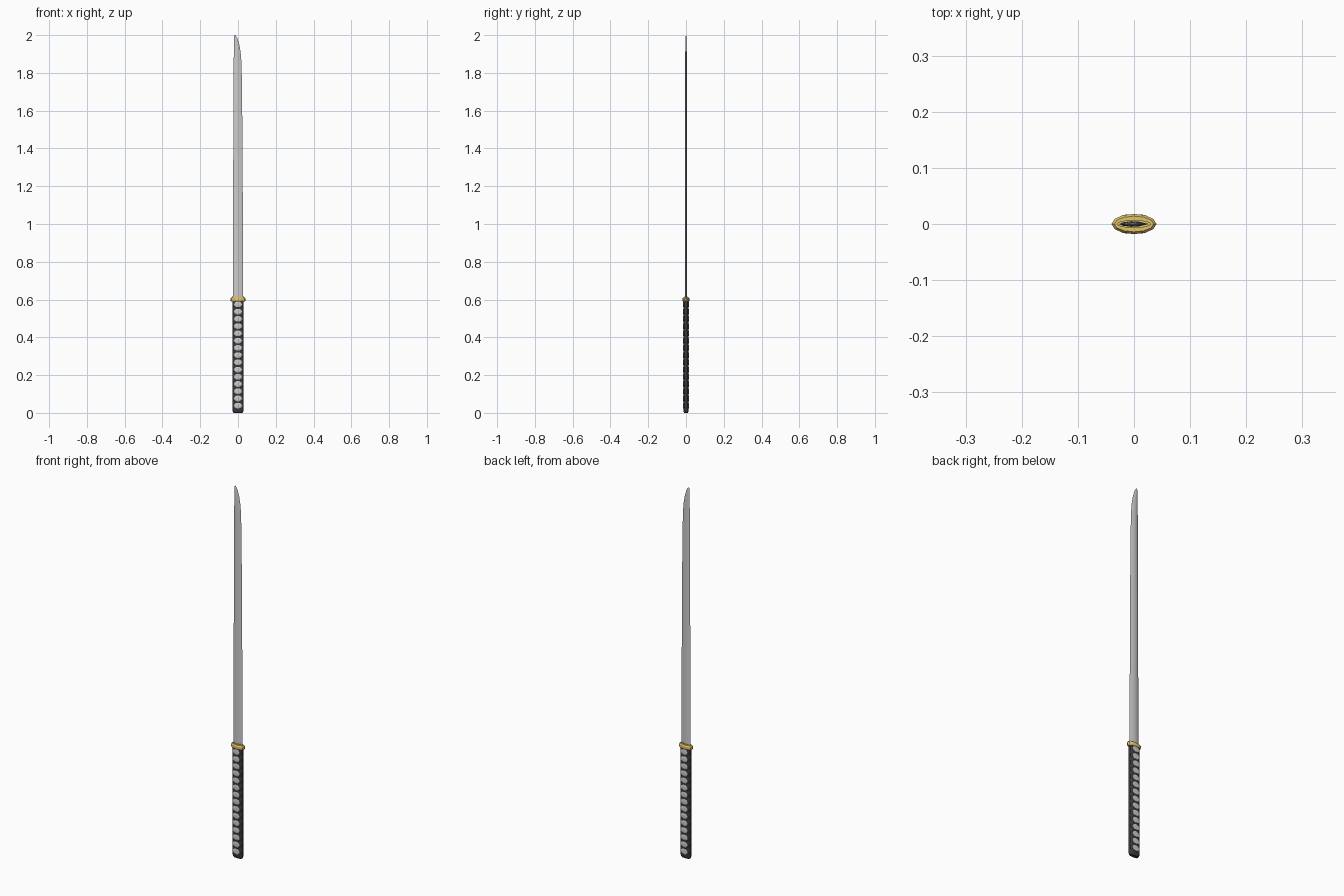
import bpy, bmesh
from math import cos, sin, pi

if "Cube" in bpy.data.objects:
    bpy.data.objects.remove(bpy.data.objects["Cube"])


def material(name, color):
    m = bpy.data.materials.new(name)
    m.diffuse_color = color
    m.use_nodes = True
    m.node_tree.nodes["Principled BSDF"].inputs["Base Color"].default_value = m.diffuse_color
    return m


def loft(name, rings, mat=None, smooth=None):
    """Skin a closed solid through a list of equal-length rings."""
    bm = bmesh.new()
    loops = [[bm.verts.new(p) for p in ring] for ring in rings]
    n = len(loops[0])
    for a, b in zip(loops, loops[1:]):
        for i in range(n):
            j = (i + 1) % n
            bm.faces.new((a[i], a[j], b[j], b[i]))
    bm.faces.new(loops[0][::-1])
    bm.faces.new(loops[-1])
    bmesh.ops.recalc_face_normals(bm, faces=bm.faces)
    me = bpy.data.meshes.new(name)
    bm.to_mesh(me)
    bm.free()
    ob = bpy.data.objects.new(name, me)
    bpy.context.collection.objects.link(ob)
    if mat:
        me.materials.append(mat)
    if smooth:
        bpy.ops.object.select_all(action='DESELECT')
        ob.select_set(True)
        bpy.context.view_layer.objects.active = ob
        bpy.ops.object.shade_smooth_by_angle(angle=smooth)
    return ob


def oval(rx, ry, z, n, power=1.0):
    """Ellipse ring; power below 1 makes it boxier."""
    ring = []
    for i in range(n):
        c, s = cos(2 * pi * i / n), sin(2 * pi * i / n)
        ring.append((rx * abs(c) ** power * (1 if c > 0 else -1),
                     ry * abs(s) ** power * (1 if s > 0 else -1), z))
    return ring


gold = material("gold", (0.75, 0.55, 0.15, 1))
dark = material("dark_wrap", (0.04, 0.04, 0.045, 1))

# Blade: lens section, straight spine on -x, curved edge on +x
stations = [(0.60, -0.027, 0.027, 0.005), (1.00, -0.026, 0.026, 0.005),
            (1.40, -0.025, 0.024, 0.005), (1.75, -0.023, 0.021, 0.0045),
            (1.86, -0.023, 0.018, 0.0045), (1.91, -0.022, 0.014, 0.004),
            (1.95, -0.022, 0.007, 0.0035), (1.98, -0.021, -0.002, 0.0025),
            (1.995, -0.020, -0.010, 0.0015), (2.00, -0.018, -0.015, 0.0005)]
rings = []
for z, left, right, t in stations:
    w = right - left
    section = [(0, 0), (0.12, -0.6), (0.4, -1), (0.68, -0.8),
               (1, 0), (0.68, 0.8), (0.4, 1), (0.12, 0.6)]
    rings.append([(left + w * u, t * v, z) for u, v in section])
loft("blade", rings, smooth=0.5)

# Collar between blade and guard
loft("blade_collar", [oval(0.031, 0.007, z, 12) for z in (0.600, 0.616)], gold)

# Guard: flat faceted oval with a bevelled top
loft("guard", [oval(0.036, 0.016, 0.590, 12), oval(0.040, 0.018, 0.595, 12),
               oval(0.040, 0.018, 0.606, 12), oval(0.035, 0.014, 0.612, 12)], gold)

# Handle with rounded pommel
loft("handle", [oval(rx, ry, z, 20, 0.75) for z, rx, ry in
                [(0.0, 0.023, 0.009), (0.004, 0.027, 0.012), (0.012, 0.029, 0.0135),
                 (0.30, 0.029, 0.0135), (0.592, 0.029, 0.0135)]], dark, 0.6)

# Grip wrap ridges and pale inlays on both faces
count, pitch, first = 15, 0.0383, 0.038
for k in range(count):
    z = first + k * pitch
    loft(f"wrap_ridge_{k}", [oval(rx, ry, z + dz, 16, 0.75) for dz, rx, ry in
                             [(-0.017, 0.0285, 0.013), (-0.008, 0.030, 0.0155),
                              (0.008, 0.030, 0.0155), (0.017, 0.0285, 0.013)]], dark)
    for side in (-1, 1):
        outline = []
        for y, s in ((0.012, 1.0), (0.0155, 1.0), (0.0172, 0.6)):
            outline.append([(0.021 * s * cos(2 * pi * i / 10), side * y,
                             z + 0.0155 * s * sin(2 * pi * i / 10)) for i in range(10)])
        loft(f"grip_inlay_{k}_{'front' if side < 0 else 'back'}", outline)
